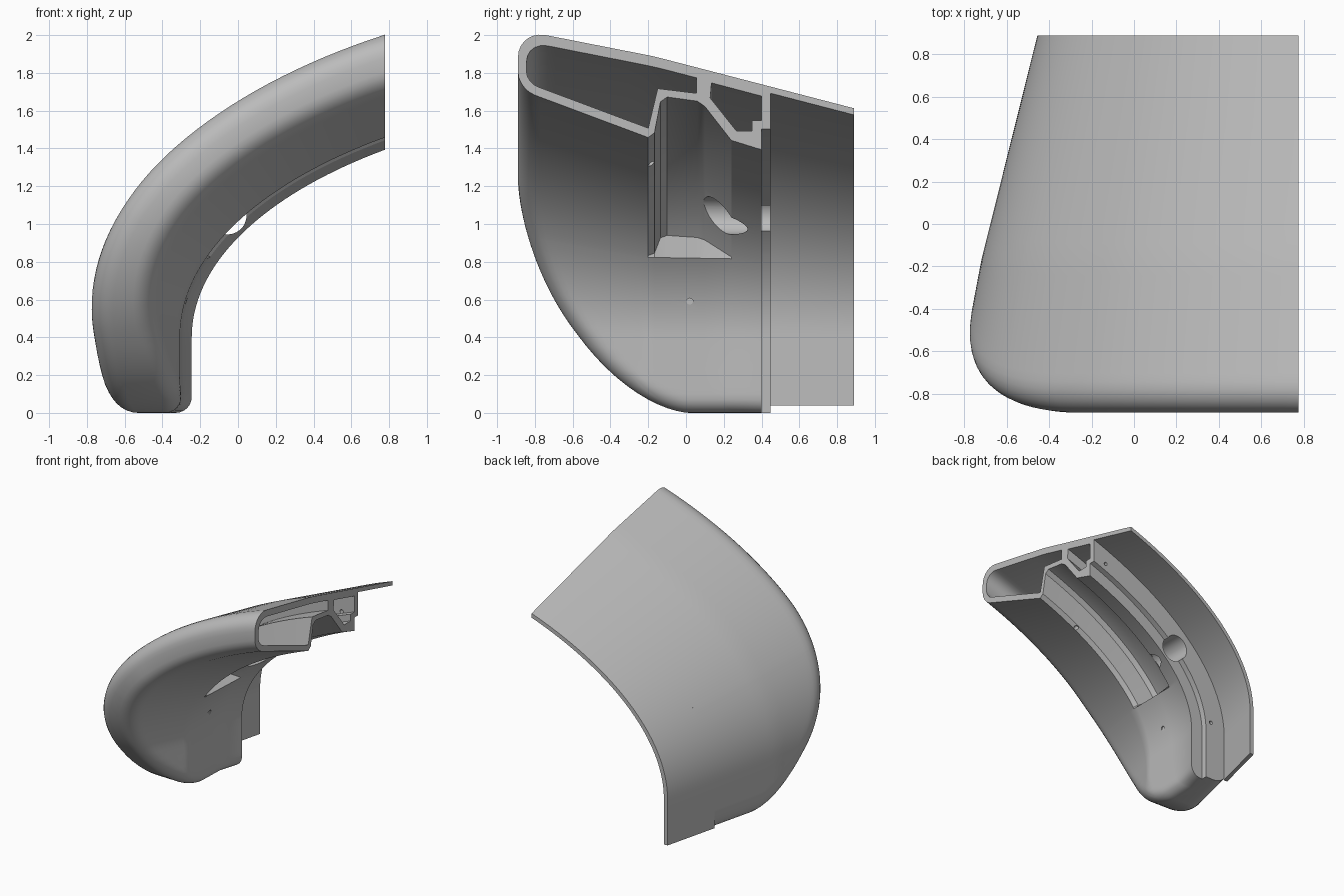
import bpy, bmesh, math
from mathutils import Vector
from mathutils.geometry import intersect_point_line

cube = bpy.data.objects.get("Cube")
if cube:
    bpy.data.objects.remove(cube)

grey = bpy.data.materials.new("plain_grey")
grey.use_nodes = True
grey.diffuse_color = (0.5, 0.5, 0.5, 1)
grey.node_tree.nodes["Principled BSDF"].inputs["Base Color"].default_value = (0.5, 0.5, 0.5, 1)

# Elliptic guide curves of the arch: centre height, half width, half height
INNER = (.40, 2.675, 1.263)
OUTER = (.45, 3.26, 1.80)
CENTRE, OPEN_END = 2.43, .777
# Cross-section heights over y, measured at the open end
TOP = [(-.775, 2.005), (-.167, 1.885), (.89, 1.61)]
UNDER = [(-.8, 1.68), (-.2, 1.455), (.24, 1.44), (.4, 1.39)]
POCKET = [(-.2, 1.455), (-.167, 1.48), (-.135, 1.645), (-.1, 1.67),
          (.06, 1.648), (.1, 1.62), (.24, 1.44)]
BASE, DEPTH = 1.39, 0.61
STRAIGHT = 7                      # station where the arch runs straight down


def guide(ellipse, t):
    """Point (x, z) of a guide curve; station 0 is the open end."""
    z, a, b = ellipse
    angle = math.acos((CENTRE - OPEN_END) / a) * (1 - min(max(t, 0), STRAIGHT) / STRAIGHT)
    p = Vector((CENTRE - a * math.cos(angle), z + b * math.sin(angle)))
    if t < 0:
        p.x -= t
    if t > STRAIGHT:
        p.y *= (STRAIGHT + 1 - t) ** 2
    return p


def line(pts, y):
    """Piecewise straight line, extended at both ends."""
    i = 0
    while i < len(pts) - 2 and y > pts[i + 1][0]:
        i += 1
    (a, p), (b, q) = pts[i], pts[i + 1]
    return p + (q - p) * (y - a) / (b - a)


def front(z):
    """Leading edge: straight above, sweeping back to the foot."""
    a = min(max((1.25 - z) / 1.25, 0), 1)
    return 0.02 - 0.91 * (1 - a ** 1.65) ** (1 / 1.65)


heights = [1.25 * (k / 60) ** 2 for k in range(61)]
EDGE = [Vector((1, 0, 0))] + [Vector((front(z), z, 0)) for z in heights] + [Vector((-.89, 3, 0))]


def edge_distance(y, z):
    p, best = Vector((y, z, 0)), 9.0
    for a, b in zip(EDGE, EDGE[1:]):
        q, f = intersect_point_line(p, a, b)
        q = a if f < 0 else b if f > 1 else q
        best = min(best, (p - q).length)
    return best


def rounding(d, r):
    d = min(max(d, 0), r)
    return r - math.sqrt(max(r * r - (r - d) ** 2, 0))


def spread(a, b, n):
    return [a + (b - a) * (k / n) ** 1.8 for k in range(n + 1)]


def level(t):
    return guide(INNER, t).lerp(guide(OUTER, t), 0.7).y


def ramp(t, start, end):
    return min(max((end - t) / (end - start), 0), 1)


def body_section(t):
    z = level(t)
    yf = front(z)
    top, under = [], []
    for k, y in enumerate(spread(yf, .447, 24)):
        d = edge_distance(y, z) if k else 0
        top.append((y, line(TOP, y) - rounding(d, .15)))
    start = max(-.2, yf + .3 * (.4 - yf))
    depth = ramp(t, 4.5, 4.56)

    def add(y, h, d):
        under.append((y, h + rounding(d, .09)))
    for k, y in enumerate(spread(yf, start, 16)[:-1]):
        add(y, line(UNDER, y), edge_distance(y, z) if k else 0)
    for y0, h in POCKET:
        y = .4 + (y0 - .4) * (.4 - start) / .6
        flat = line(UNDER, y)
        add(y, flat + depth * (h - flat), edge_distance(y, z))
    add(.4, BASE, z)
    return top + [(.447, 1.5), (.4, 1.5)] + under[::-1]


def duct_section(t):
    z = level(t)
    yf = front(z) + .045
    depth = ramp(t, 4.75, 4.85)
    top, under = [], []
    for k, y in enumerate(spread(yf, .055, 16)):
        d = edge_distance(y, z) - .045 if k else 0
        top.append((y, line(TOP, y) - .055 - rounding(d, .11)))
    for k, y in enumerate(spread(yf, -.2, 14)):
        d = edge_distance(y, z) - .045 if k else 0
        under.append((y, line(UNDER, y) + .05 + rounding(d, .06)))
    for y, h in [(-.15, 1.715), (.055, 1.69)]:
        flat = line(UNDER, y) + .05
        under.append((y, flat + depth * (h - flat)))
    return top + under[::-1]


def rear_cell_section(t):
    return [(.135, 1.745), (.4, 1.675), (.4, 1.545), (.35, 1.545),
            (.35, 1.49), (.267, 1.49), (.128, 1.665)]


def flange_section(t):
    ys = (.44, .66, .89)
    return [(y, line(TOP, y)) for y in ys] + [(y, line(TOP, y) - .035) for y in ys[::-1]]


def finish(name, bm):
    bmesh.ops.recalc_face_normals(bm, faces=bm.faces)
    mesh = bpy.data.meshes.new(name)
    bm.to_mesh(mesh)
    bm.free()
    mesh.materials.append(grey)
    ob = bpy.data.objects.new(name, mesh)
    bpy.context.collection.objects.link(ob)
    return ob


def sweep(name, section, stations, floor=0):
    """Carry a changing cross-section along the arch and cap its ends."""
    bm = bmesh.new()
    rings = []
    for t in stations:
        a, b = guide(INNER, t), guide(OUTER, t)
        ring = []
        for y, h in section(t):
            p = a + (b - a) * ((h - BASE) / DEPTH)
            ring.append(bm.verts.new((p.x, y, max(p.y, floor))))
        rings.append(ring)
    for r, s in zip(rings, rings[1:]):
        for k in range(len(r)):
            n = (k + 1) % len(r)
            bm.faces.new((r[k], r[n], s[n], s[k]))
    bm.faces.new(rings[0])
    bm.faces.new(rings[-1][::-1])
    return finish(name, bm)


def rod(name, start, end, radius, sides=48):
    a, b = Vector(start), Vector(end)
    bm = bmesh.new()
    bmesh.ops.create_cone(bm, cap_ends=True, segments=sides, radius1=radius,
                          radius2=radius, depth=(b - a).length)
    turn = Vector((0, 0, 1)).rotation_difference(b - a)
    for v in bm.verts:
        v.co = turn @ v.co + (a + b) / 2
    return finish(name, bm)


def cut(ob, cutter):
    mod = ob.modifiers.new("cut", 'BOOLEAN')
    mod.operation, mod.solver, mod.object = 'DIFFERENCE', 'EXACT', cutter
    bpy.context.view_layer.objects.active = ob
    bpy.ops.object.modifier_apply(modifier=mod.name)
    bpy.data.objects.remove(cutter)


arch = [k / 5 for k in range(5 * STRAIGHT + 1)]
foot = [STRAIGHT + k / 12 for k in range(1, 13)]

# Rounded body with its pocket, rear rabbet and through hole
body = sweep("body_shell", body_section, sorted(arch + [4.5, 4.56] + foot))
cut(body, rod("hole_cutter", (-.055, .6, 1.045), (-.055, -.08, 1.045), .1))

# Hollow cells; the rear one keeps a boss around the through hole
cell = sweep("cell_cutter", rear_cell_section, [-.1] + arch)
cut(cell, rod("boss_cutter", (-.055, .6, 1.045), (-.055, 0, 1.045), .125))
cut(body, cell)
cut(body, sweep("duct_cutter", duct_section, sorted([-.1] + arch + [4.75, 4.85])))

# Small pin holes
cut(body, rod("low_pin_cutter", (-.1, .02, .59), (-.28, .02, .59), .017, 16))
cut(body, rod("pocket_pin_cutter", (.46, -.185, 1.27), (.4, -.185, 1.36), .017, 16))
for x, z in [(.66, 1.52), (-.4, .5)]:
    cut(body, rod("rear_pin_cutter", (x, .5, z), (x, .38, z), .015, 16))

# Thin skin running on behind the body
flange = sweep("rear_flange", flange_section, arch + foot, floor=.04)

# Merge the squashed foot of the flange and shade
bm = bmesh.new()
bm.from_mesh(flange.data)
bmesh.ops.remove_doubles(bm, verts=bm.verts, dist=.0005)
bm.to_mesh(flange.data)
bm.free()
for ob in (body, flange):
    bpy.ops.object.select_all(action='DESELECT')
    ob.select_set(True)
    bpy.context.view_layer.objects.active = ob
    bpy.ops.object.shade_smooth_by_angle(angle=math.radians(32))
